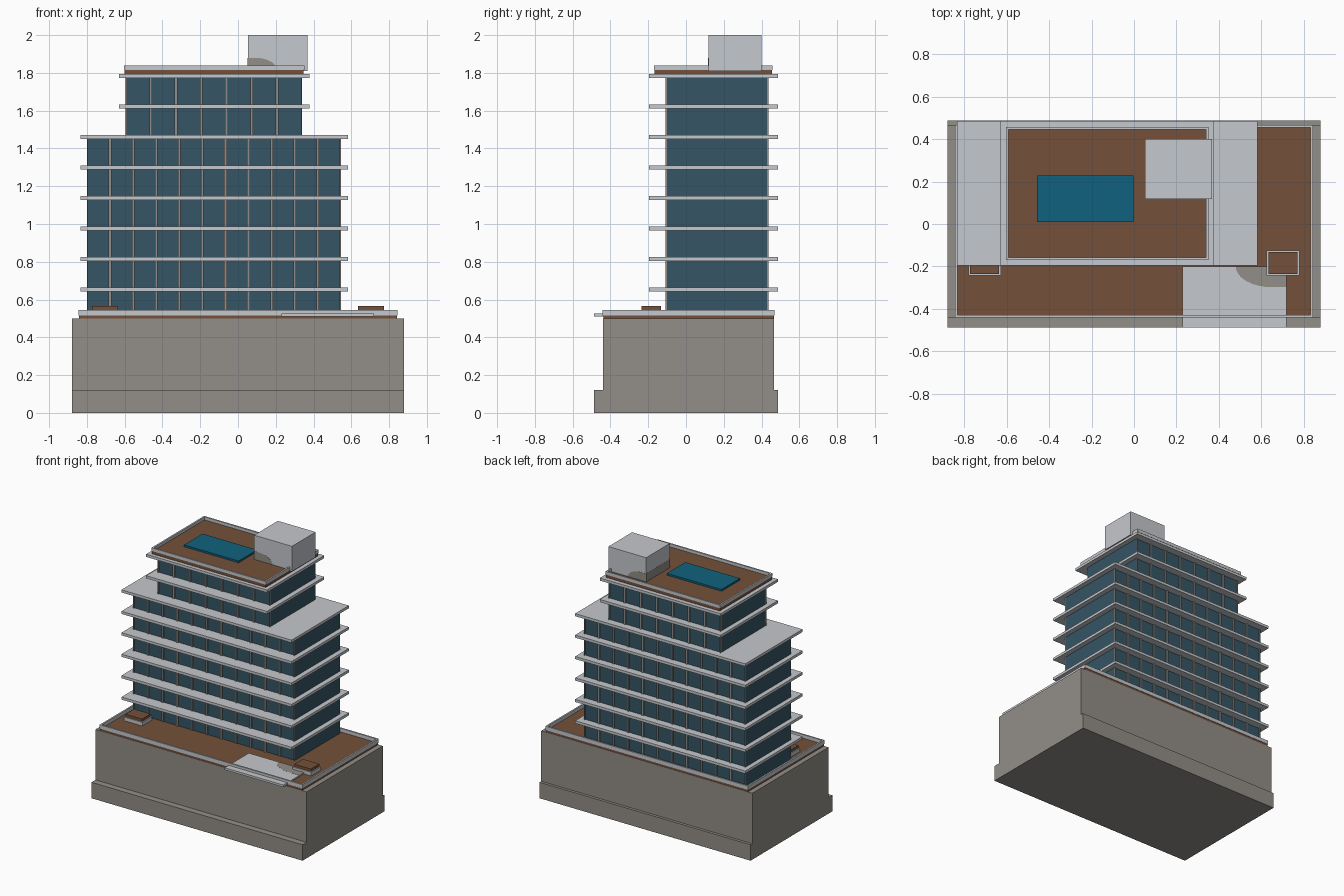
import bpy, bmesh, math

if "Cube" in bpy.data.objects:
    bpy.data.objects.remove(bpy.data.objects["Cube"])


def mat(name, r, g, b):
    m = bpy.data.materials.new(name)
    m.diffuse_color = (r, g, b, 1)
    m.use_nodes = True
    m.node_tree.nodes["Principled BSDF"].inputs["Base Color"].default_value = m.diffuse_color
    return m


STONE = mat("warm_grey_stone", 0.29, 0.27, 0.245)
WHITE = mat("pale_concrete", 0.56, 0.58, 0.61)
WOOD = mat("brown_deck", 0.175, 0.083, 0.042)
GLASS = mat("blue_glass", 0.036, 0.09, 0.13)
WATER = mat("pool_water", 0.005, 0.12, 0.205)


def finish(name, bm, material):
    bmesh.ops.recalc_face_normals(bm, faces=bm.faces)
    me = bpy.data.meshes.new(name)
    bm.to_mesh(me)
    bm.free()
    me.materials.append(material)
    ob = bpy.data.objects.new(name, me)
    bpy.context.collection.objects.link(ob)
    return ob


def add_box(bm, x0, x1, y0, y1, z0, z1):
    vs = bmesh.ops.create_cube(bm, size=1)["verts"]
    for v in vs:
        v.co.x = x1 if v.co.x > 0 else x0
        v.co.y = y1 if v.co.y > 0 else y0
        v.co.z = z1 if v.co.z > 0 else z0


def box(name, material, *dims):
    bm = bmesh.new()
    add_box(bm, *dims)
    return finish(name, bm, material)


def prism(name, material, pts, offset):
    """Thin plate: a flat outline pushed along an offset."""
    bm = bmesh.new()
    f = bm.faces.new([bm.verts.new(p) for p in pts])
    r = bmesh.ops.extrude_face_region(bm, geom=[f])
    new = [v for v in r["geom"] if isinstance(v, bmesh.types.BMVert)]
    bmesh.ops.translate(bm, verts=new, vec=offset)
    return finish(name, bm, material)


def parapet(name, x0, x1, y0, y1, z0, z1, t=0.012):
    bm = bmesh.new()
    add_box(bm, x0, x1, y0, y0 + t, z0, z1)
    add_box(bm, x0, x1, y1 - t, y1, z0, z1)
    add_box(bm, x0, x0 + t, y0 + t, y1 - t, z0, z1)
    add_box(bm, x1 - t, x1, y0 + t, y1 - t, z0, z1)
    return finish(name, bm, WHITE)


def mullions(name, x0, x1, bays, z0, z1):
    """Upright strips between window bays, front and back."""
    bm = bmesh.new()
    for i in range(bays + 1):
        x = x0 + (x1 - x0) * i / bays
        a, b = max(x - 0.007, x0), min(x + 0.007, x1)
        add_box(bm, a, b, -0.108, -0.099, z0, z1)
        add_box(bm, a, b, 0.429, 0.438, z0, z1)
    return finish(name, bm, STONE)


# podium: side profile with plinth ledges, extruded across x
profile = [(-0.488, 0), (0.488, 0), (0.488, 0.12), (0.467, 0.12),
           (0.467, 0.5), (-0.44, 0.5), (-0.44, 0.12), (-0.488, 0.12)]
prism("podium", STONE, [(-0.88, y, z) for y, z in profile], (1.76, 0, 0))
box("podium_deck", WOOD, -0.842, 0.842, -0.438, 0.465, 0.5, 0.518)
parapet("podium_parapet", -0.845, 0.845, -0.441, 0.468, 0.516, 0.545)

# entrance canopy with its grey rounded patch
box("canopy", WHITE, 0.23, 0.72, -0.488, -0.2, 0.511, 0.527)
arc = [(0.65 - 0.17 * math.cos(a), -0.2 - 0.098 * math.sin(a), 0.527)
       for a in [i * math.pi / 16 for i in range(9)]]
prism("canopy_patch", STONE, arc + [(0.72, -0.298, 0.527), (0.72, -0.2, 0.527)], (0, 0, 0.001))

# planters
for side, x in (("left", -0.705), ("right", 0.703)):
    box("planter_base_" + side, WHITE, x - 0.077, x + 0.077, -0.243, -0.125, 0.515, 0.545)
    box("planter_top_" + side, WOOD, x - 0.069, x + 0.069, -0.235, -0.133, 0.545, 0.565)

# glass volumes and mullions
box("lower_tower_glass", GLASS, -0.8, 0.545, -0.1, 0.43, 0.51, 1.46)
box("upper_tower_glass", GLASS, -0.595, 0.34, -0.1, 0.43, 1.46, 1.785)
mullions("lower_mullions", -0.8, 0.545, 11, 0.515, 1.455)
mullions("upper_mullions", -0.595, 0.34, 7, 1.46, 1.78)

# floor slabs
for i in range(8):
    z = 0.653 + i * 0.1615
    x0, x1 = (-0.835, 0.583) if i < 6 else (-0.63, 0.378)
    box(f"floor_slab_{i + 1}", WHITE, x0, x1, -0.195, 0.487, z - 0.01, z + 0.01)

# roof terrace
box("roof_deck", WOOD, -0.6, 0.348, -0.167, 0.455, 1.793, 1.818)
parapet("roof_parapet", -0.603, 0.351, -0.17, 0.458, 1.816, 1.84)
box("pool", WATER, -0.457, -0.002, 0.01, 0.23, 1.816, 1.832)

# lift housing with grey patches low on its corner
box("lift_housing", WHITE, 0.052, 0.367, 0.118, 0.4, 1.81, 2.0)
box("housing_patch_side", STONE, 0.051, 0.053, 0.118, 0.4, 1.812, 1.88)
for nm, y, d in (("front", 0.118, -0.001), ("back", 0.4, 0.001)):
    curve = [(0.09 + 0.118 * math.sin(a), y, 1.812 + 0.068 * math.cos(a))
             for a in [i * math.pi / 16 for i in range(9)]]
    prism("housing_patch_" + nm, STONE,
          [(0.052, y, 1.812), (0.052, y, 1.88)] + curve, (0, d, 0))
